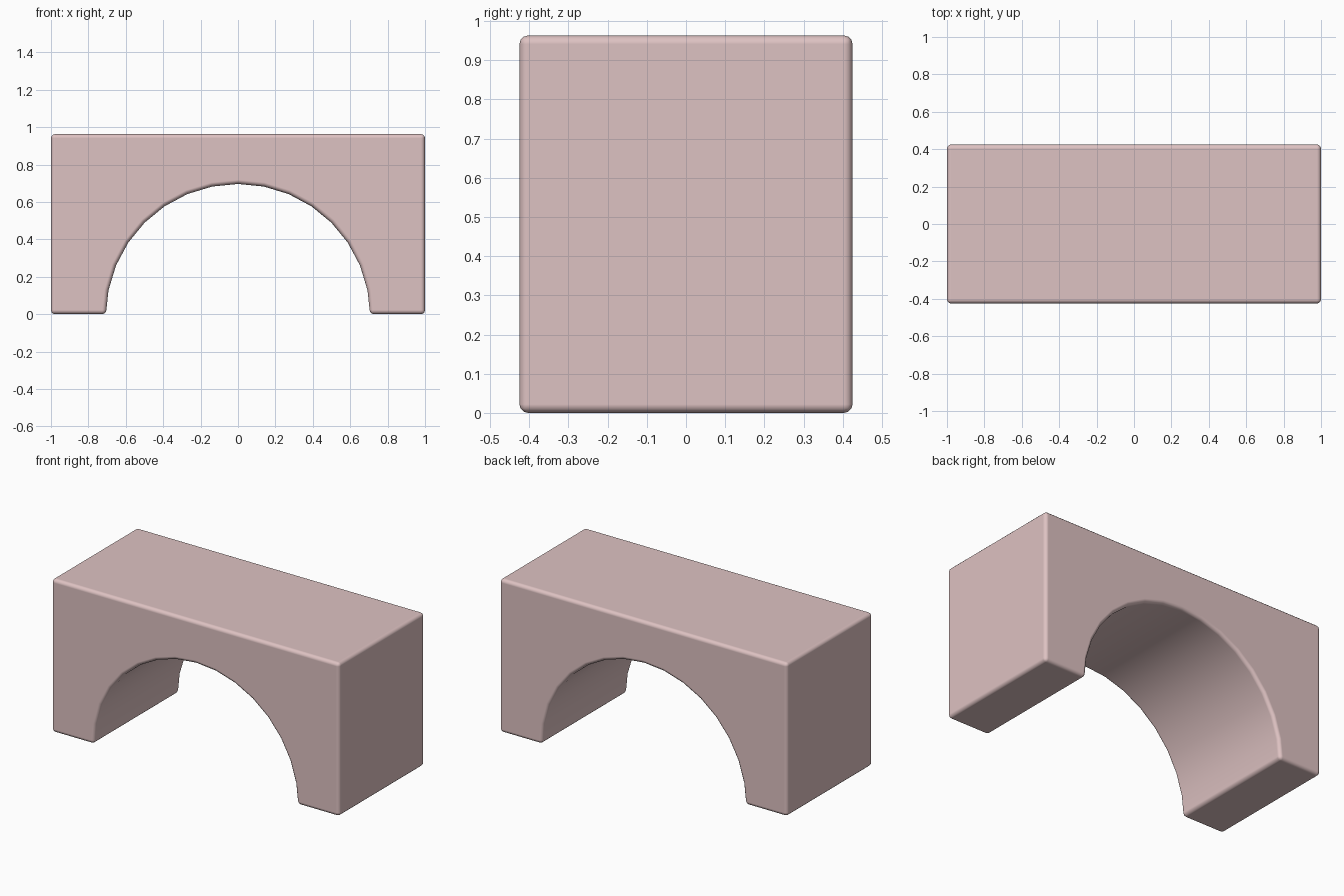
import bpy, bmesh, math

if "Cube" in bpy.data.objects:
    bpy.data.objects.remove(bpy.data.objects["Cube"])

HALF_X, HALF_Y, HEIGHT = 1.0, 0.425, 0.963
RADIUS, ARC_Z, SEGMENTS = 0.706, -0.01, 16

# Front outline: rectangle with a half-round opening
outline = [(HALF_X, 0), (HALF_X, HEIGHT), (-HALF_X, HEIGHT), (-HALF_X, 0)]
for i in range(SEGMENTS + 1):
    a = math.pi * (1 - i / SEGMENTS)
    outline.append((RADIUS * math.cos(a), max(0.0, ARC_Z + RADIUS * math.sin(a))))

# Extrude the outline through the depth
bm = bmesh.new()
face = bm.faces.new([bm.verts.new((x, -HALF_Y, z)) for x, z in outline])
result = bmesh.ops.extrude_face_region(bm, geom=[face])
back = [g for g in result["geom"] if isinstance(g, bmesh.types.BMVert)]
bmesh.ops.translate(bm, verts=back, vec=(0, 2 * HALF_Y, 0))
bmesh.ops.recalc_face_normals(bm, faces=bm.faces)
mesh = bpy.data.meshes.new("arch_block")
bm.to_mesh(mesh)
bm.free()

block = bpy.data.objects.new("arch_block", mesh)
bpy.context.collection.objects.link(block)

# Painted wood colour
paint = bpy.data.materials.new("pale_pink")
paint.diffuse_color = (0.73, 0.54, 0.54, 1)
paint.use_nodes = True
paint.node_tree.nodes["Principled BSDF"].inputs["Base Color"].default_value = paint.diffuse_color
mesh.materials.append(paint)

# Smooth shading and softly rounded edges
bpy.context.view_layer.objects.active = block
block.select_set(True)
bpy.ops.object.shade_smooth()
bevel = block.modifiers.new("rounded_edges", "BEVEL")
bevel.width = 0.022
bevel.segments = 3
bevel.limit_method = "ANGLE"
bevel.angle_limit = math.radians(40)
bevel.harden_normals = True
